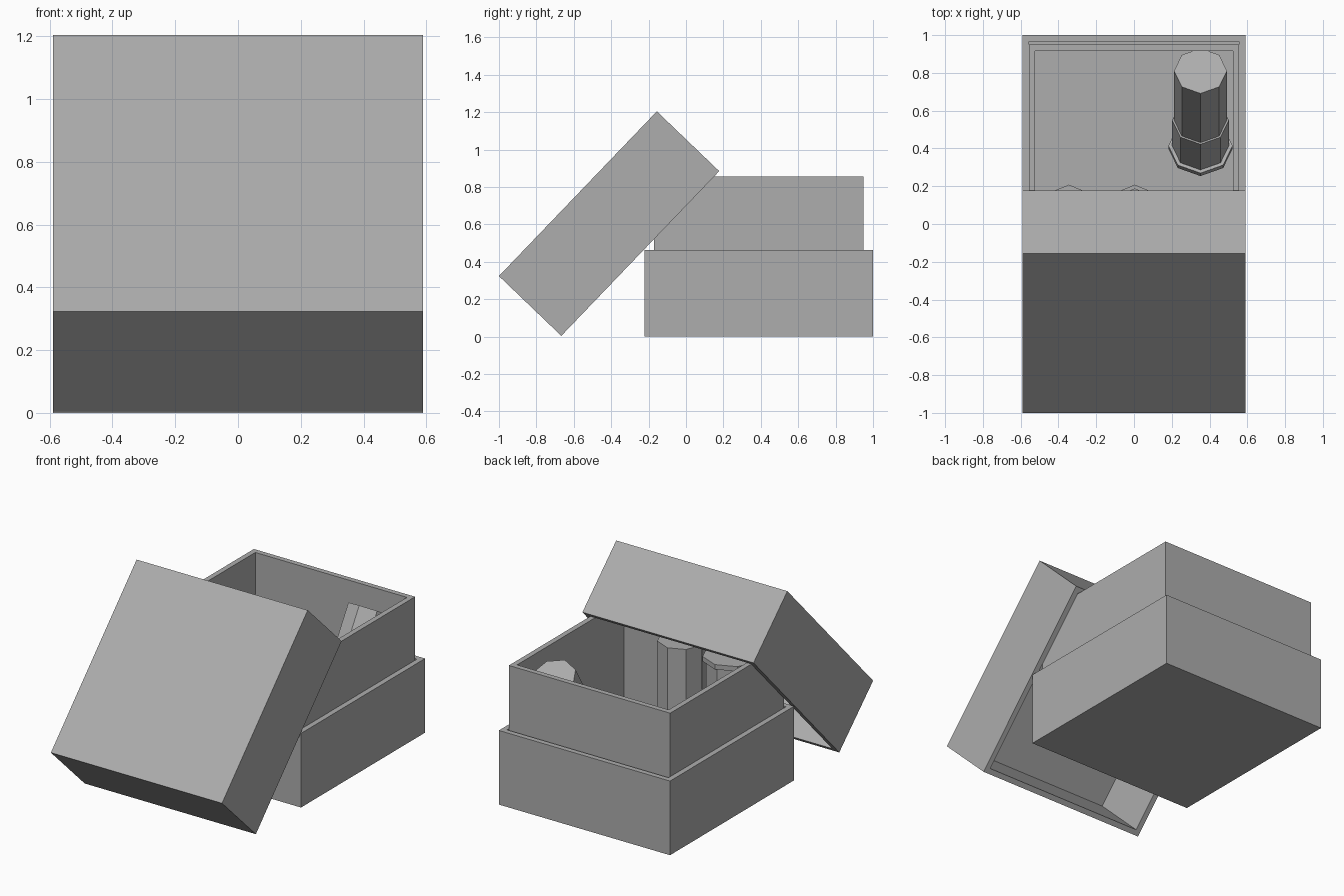
import bpy, bmesh, math
from mathutils import Matrix

old = bpy.data.objects.get("Cube")
if old:
    bpy.data.objects.remove(old, do_unlink=True)

WALL = 0.033
GREY = (0.417, 0.417, 0.417, 1)

grey = bpy.data.materials.new("plain_grey")
grey.use_nodes = True
grey.diffuse_color = GREY
grey.node_tree.nodes["Principled BSDF"].inputs["Base Color"].default_value = GREY


def finish(name, bm, location, tilt):
    bmesh.ops.recalc_face_normals(bm, faces=bm.faces)
    mesh = bpy.data.meshes.new(name)
    bm.to_mesh(mesh)
    bm.free()
    mesh.materials.append(grey)
    obj = bpy.data.objects.new(name, mesh)
    obj.location = location
    obj.rotation_euler.x = math.radians(tilt)
    bpy.context.collection.objects.link(obj)


def open_box(name, size, floor, location, tilt=0):
    """Thin-walled box, open on its local +z side, origin under its floor."""
    bm = bmesh.new()
    bmesh.ops.create_cube(bm, size=1, matrix=Matrix.Diagonal((*size, 1)))
    bmesh.ops.translate(bm, verts=bm.verts, vec=(0, 0, size[2] / 2))
    top = max(bm.faces, key=lambda f: f.calc_center_median().z)
    bmesh.ops.inset_region(bm, faces=[top], thickness=WALL, use_even_offset=True)
    inner = bmesh.ops.extrude_discrete_faces(bm, faces=[top])["faces"][0]
    bmesh.ops.translate(bm, verts=inner.verts, vec=(0, 0, floor - size[2]))
    finish(name, bm, location, tilt)


def cartridge(name, location, tilt=0):
    """Eight-sided stepped cylinder: wide rim, collar, long tube."""
    profile = [(0.17, 0), (0.17, 0.03), (0.15, 0.03), (0.15, 0.29), (0.14, 0.29), (0.14, 0.79)]
    sides = 8
    bm = bmesh.new()
    rings = []
    for radius, z in profile:
        angles = [math.tau * i / sides for i in range(sides)]
        rings.append([bm.verts.new((radius * math.cos(a), radius * math.sin(a), z)) for a in angles])
    for low, high in zip(rings, rings[1:]):
        for i in range(sides):
            j = (i + 1) % sides
            bm.faces.new((low[i], low[j], high[j], high[i]))
    bm.faces.new(rings[0][::-1])
    bm.faces.new(rings[-1])
    finish(name, bm, location, tilt)


# Box: outer tray with a taller inner sleeve
open_box("outer_tray", (1.18, 1.222, 0.462), 0.015, (0, 0.389, 0))
open_box("inner_sleeve", (1.112, 1.12, 0.842), 0.015, (0, 0.39, 0.015))

# Lid leaning against the front of the box, open side facing it
open_box("leaning_lid", (1.18, 1.22, 0.462), WALL, (0, -0.578, 0.764), -133.8)

# Contents: one upright, one upside down, one leaning on the back wall
cartridge("upright_cartridge", (0.004, 0.038, 0.03))
cartridge("inverted_cartridge", (-0.345, 0.038, 0.82), 180)
cartridge("leaning_cartridge", (0.352, 0.399, 0.1), -31.4)
